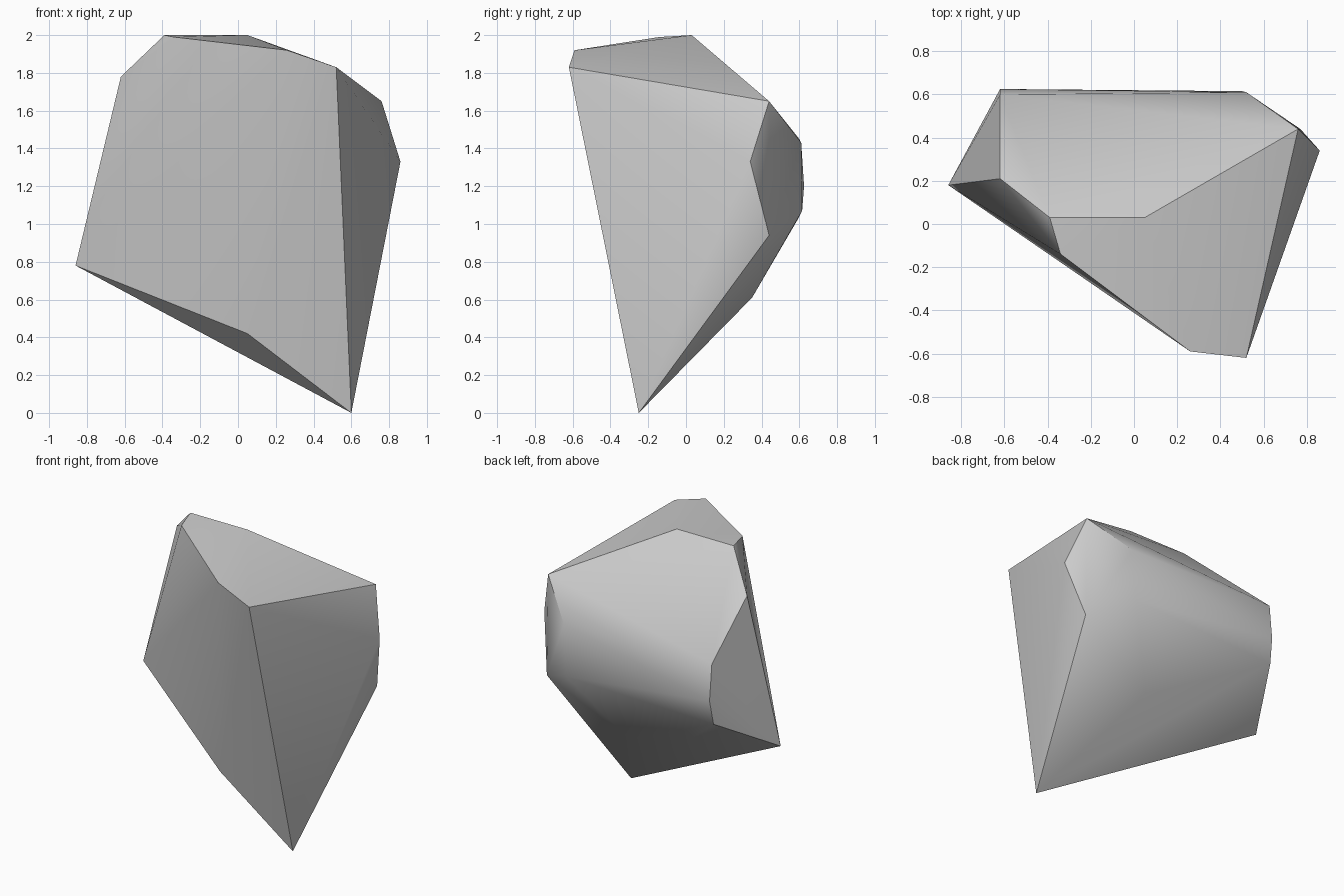
import bpy
import bmesh
from math import radians
from mathutils import Vector

default = bpy.data.objects.get("Cube")
if default:
    bpy.data.objects.remove(default, do_unlink=True)


def make_material(name, color):
    mat = bpy.data.materials.new(name)
    mat.use_nodes = True
    mat.diffuse_color = color
    mat.node_tree.nodes["Principled BSDF"].inputs["Base Color"].default_value = color
    return mat


def hull_object(name, points, material, sharp_angle):
    """Wrap a faceted convex shell around a handful of corner points."""
    mesh = bpy.data.meshes.new(name)
    bm = bmesh.new()
    for point in points:
        bm.verts.new(Vector(point))
    bmesh.ops.convex_hull(bm, input=bm.verts[:])
    bmesh.ops.recalc_face_normals(bm, faces=bm.faces[:])
    bm.to_mesh(mesh)
    bm.free()
    obj = bpy.data.objects.new(name, mesh)
    bpy.context.collection.objects.link(obj)
    mesh.materials.append(material)
    bpy.ops.object.select_all(action="DESELECT")
    obj.select_set(True)
    bpy.context.view_layer.objects.active = obj
    bpy.ops.object.shade_smooth_by_angle(angle=radians(sharp_angle))
    return obj


# Pointed foot and the low corners of the front and back
foot = [(.6, -.25, 0), (.05, -.27, .42), (.2, .35, .61), (-.86, .18, .78)]

# Crest: front lip, top ridge and right shoulder
crest = [(.52, -.62, 1.83), (.26, -.59, 1.92), (-.34, -.14, 1.99),
         (-.39, .03, 2), (.05, .03, 2), (-.62, .21, 1.78)]

# Left flank facet
flank = [(.76, .44, 1.65), (.86, .34, 1.33), (.77, .44, .94)]

# Rounded back band
back = [(.52, .61, 1.43), (.5, .615, 1.07),
        (-.62, .6, 1.45), (-.62, .625, 1.2), (-.63, .595, 1.03)]

stone_grey = make_material("stone_grey", (.6, .6, .6, 1))
hull_object("rock", foot + crest + flank + back, stone_grey, 40)
